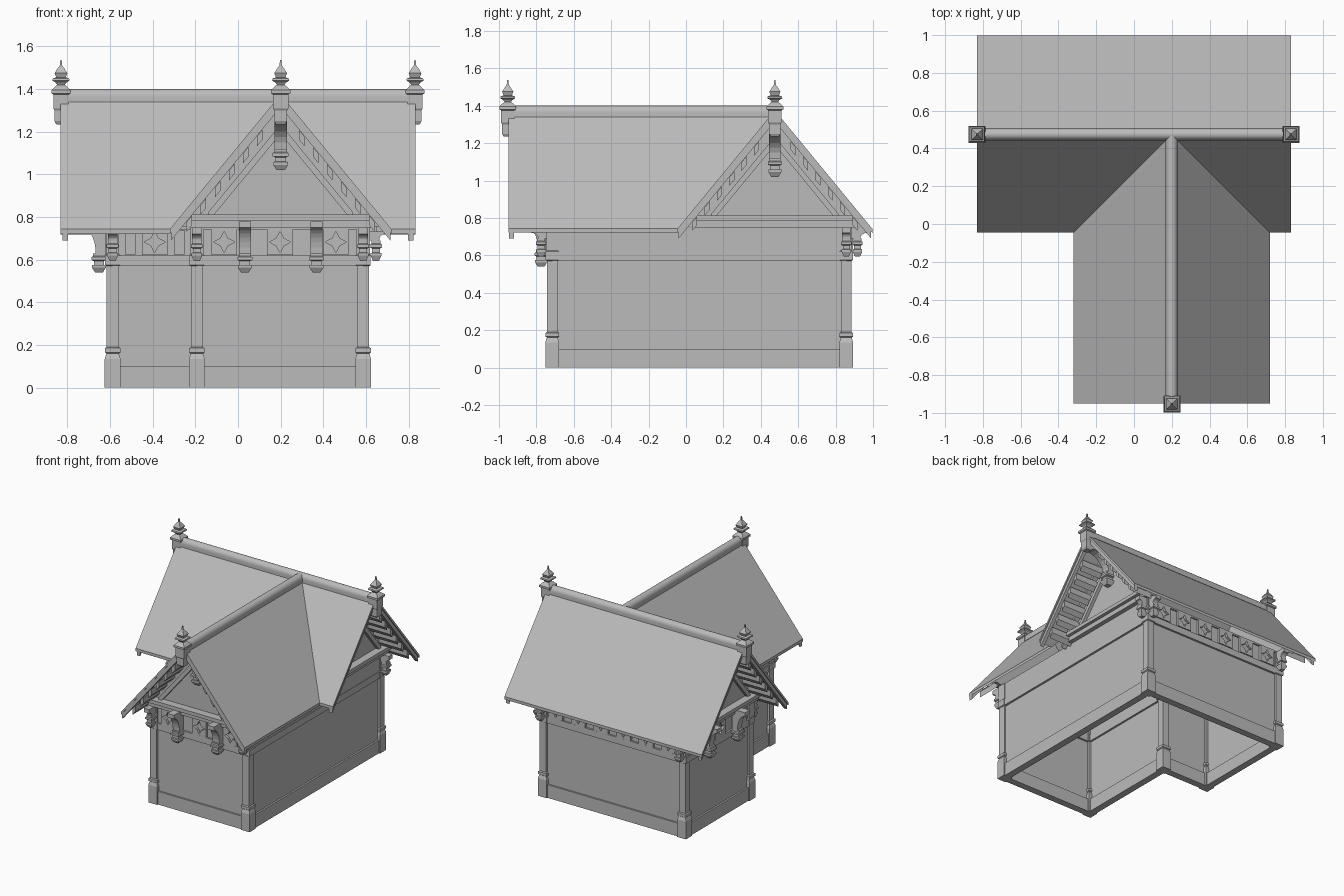
import bpy, bmesh, math
from mathutils import Vector

cube = bpy.data.objects.get("Cube")
if cube:
    bpy.data.objects.remove(cube)

stone = bpy.data.materials.new("plain_grey")
stone.use_nodes = True
GREY = (0.5, 0.5, 0.5, 1)
stone.diffuse_color = GREY
stone.node_tree.nodes["Principled BSDF"].inputs["Base Color"].default_value = GREY


class Frame:
    """Local axes: u along a wall, n outward from it, z up."""
    def __init__(self, x, y, nx, ny):
        self.o, self.n = Vector((x, y, 0)), Vector((nx, ny, 0))
        self.u = Vector((-ny, nx, 0))

    def at(self, p):
        return self.o + self.u * p[0] + self.n * p[1] + Vector((0, 0, p[2]))


WORLD = Frame(0, 0, 0, -1)


def loft(name, rings, frame=WORLD, closed=False, smooth=False):
    bm = bmesh.new()
    loops = [[bm.verts.new(frame.at(p)) for p in ring] for ring in rings]
    pairs = list(zip(loops, loops[1:]))
    if closed:
        pairs.append((loops[-1], loops[0]))
    else:
        bm.faces.new(loops[0])
        bm.faces.new(loops[-1])
    for a, b in pairs:
        for i in range(len(a)):
            j = (i + 1) % len(a)
            bm.faces.new((a[i], a[j], b[j], b[i]))
    bmesh.ops.recalc_face_normals(bm, faces=bm.faces)
    mesh = bpy.data.meshes.new(name)
    bm.to_mesh(mesh)
    bm.free()
    mesh.materials.append(stone)
    ob = bpy.data.objects.new(name, mesh)
    bpy.context.collection.objects.link(ob)
    if smooth:
        bpy.ops.object.select_all(action='DESELECT')
        ob.select_set(True)
        bpy.context.view_layer.objects.active = ob
        bpy.ops.object.shade_smooth_by_angle()
    return ob


def slab(name, f, pts, n0, n1):
    """Extrude a (u, z) outline outward from n0 to n1."""
    return loft(name, [[(u, n, z) for u, z in pts] for n in (n0, n1)], f)


def block(name, f, u0, u1, n0, n1, z0, z1):
    return slab(name, f, [(u0, z0), (u1, z0), (u1, z1), (u0, z1)], n0, n1)


def square_turned(name, f, u, n, steps):
    """Square-section post built from (height, half width) steps."""
    corners = ((-1, -1), (1, -1), (1, 1), (-1, 1))
    return loft(name, [[(u + a * r, n + b * r, z) for a, b in corners] for z, r in steps], f)


def bracket(name, f, u, n0, reach, top, low, tip, w):
    """Curved bracket with a stepped pendant under its foot."""
    foot, lip = n0 + 0.045, top - 0.03
    side = [(n0, top), (reach, top), (reach, lip)]
    for k in range(1, 8):
        a = k / 7 * math.pi / 2
        side.append((reach - (reach - foot) * math.sin(a), low + (lip - low) * math.cos(a)))
    side.append((n0, low))
    loft(name, [[(u + s * w, n, z) for n, z in side] for s in (-1, 1)], f)
    h = low - tip
    square_turned(name + "_pendant", f, u, n0 + 0.03, [
        (low, w), (low - h * .15, w), (low - h * .2, w * 1.25), (low - h * .35, w * 1.25),
        (low - h * .4, w * .85), (low - h * .6, w * .85), (low - h * .62, w * 1.15),
        (low - h * .75, w * 1.15), (tip, w * .65)])


def star_panel(f, u):
    """Square tile pierced by a four-pointed star."""
    zc, half = 0.683, 0.06
    outer, inner = [], []
    for k in range(8):
        a = k * math.pi / 4
        c, s = math.cos(a), math.sin(a)
        m = half / max(abs(c), abs(s))
        r = 0.024 if k % 2 else 0.05
        outer.append((u + c * m, zc + s * m))
        inner.append((u + c * r, zc + s * r))
    rings = [[(p, n, z) for p, z in ring]
             for ring, n in ((outer, .015), (outer, .036), (inner, .036), (inner, .015))]
    loft("star_panel", rings, f, closed=True)


# Corner posts, listed counterclockwise
XL, XM, XR, YF, YM, YB = -0.588, -0.193, 0.587, -0.715, 0.093, 0.857
corners = [(XM, YF), (XR, YF), (XR, YB), (XL, YB), (XL, YM), (XM, YM)]
for x, y in corners:
    square_turned("corner_post", WORLD, x, -y, [
        (0, .037), (.135, .037), (.16, .029), (.165, .036), (.185, .036), (.19, .028),
        (.57, .028), (.575, .035), (.62, .035), (.625, .031), (.75, .031)])

# Walls with plinth, panel, beam and frieze; tiles per wall in the same order
tiles = [(-.262, 0, .262), (), (-.475, -.285, -.095, .095, .285, .475), (-.255, 0, .255), (0,), ()]
walls = []
for i, (x0, y0) in enumerate(corners):
    x1, y1 = corners[(i + 1) % 6]
    d = Vector((x1 - x0, y1 - y0, 0))
    h = d.length / 2
    d.normalize()
    f = Frame((x0 + x1) / 2, (y0 + y1) / 2, d.y, -d.x)
    walls.append((f, h))
    block("plinth", f, -h, h, -.025, .028, 0, .1)
    block("wall_panel", f, -h, h, -.01, .015, .1, .58)
    block("wall_beam", f, -h, h, -.025, .031, .57, .62)
    block("frieze", f, -h, h, -.02, .018 if tiles[i] else .026, .62, .75)
    for u in tiles[i]:
        star_panel(f, u)
    if tiles[i]:
        block("frieze_top_rail", f, -h, h, .01, .03, .742, .755)

# Narrow tiles beside the short front wall's star
for s in (-1, 1):
    block("narrow_tile", walls[4][0], s * .115 - .025, s * .115 + .025, .01, .034, .625, .74)

# Small eave brackets at the post heads
for i, ends in ((0, (-1, 1)), (2, (-1, 1)), (4, (-1,))):
    f, h = walls[i]
    for s in ends:
        bracket("eave_bracket", f, s * h, .03, .11, .75, .69, .595, .022)
bracket("eave_bracket", walls[1][0], walls[1][1], .03, .1, .75, .69, .595, .022)

# Roof planes with mitred valleys
CX, CY, TOP, SPAN, SLOPE = 0.2, 0.475, 1.375, 0.52, 1.215
RX, FRONT = 0.832, -0.95


def height(d):
    return TOP - SLOPE * abs(d)


def roof_plane(name, pts, along_x):
    top = [(x, -y, height(y - CY if along_x else x - CX)) for x, y in pts]
    loft(name, [top, [(x, y, z - .022) for x, y, z in top]])


eave = CY - SPAN
roof_plane("roof_back", [(-RX, CY), (RX, CY), (RX, CY + SPAN + .003), (-RX, CY + SPAN + .003)], True)
for s, name in ((-1, "roof_front_right"), (1, "roof_front_left")):
    roof_plane(name, [(s * RX, eave), (CX + s * SPAN, eave), (CX, CY), (s * RX, CY)], True)
    roof_plane("cross_" + name, [(CX, FRONT), (CX, CY), (CX + s * SPAN, eave),
                                 (CX + s * SPAN, FRONT)], False)

# Rounded ridge caps
cap = [(.032 * math.cos(a), 1.365 + .035 * math.sin(a))
       for a in [k * math.pi / 12 for k in range(13)]] + [(-.032, 1.34), (.032, 1.34)]
loft("main_ridge_cap", [[(x, -CY + u, z) for u, z in cap] for x in (-RX, RX)], smooth=True)
loft("cross_ridge_cap", [[(CX + u, -y, z) for u, z in cap] for y in (FRONT, CY)], smooth=True)


def rake(name, f, s, drop0, drop1, d0, d1, n0, n1):
    """Board running parallel to one roof slope."""
    slab(name, f, [(s * d0, height(d0) - drop0), (s * d1, height(d1) - drop0),
                   (s * d1, height(d1) - drop1), (s * d0, height(d0) - drop1)], n0, n1)


# Gable ends: front, model's right, model's left
gables = [(Frame(CX, -.735, 0, -1), True), (Frame(-.612, CY, -1, 0), True),
          (Frame(.612, CY, 1, 0), False)]
for f, corbels in gables:
    slab("gable_wall", f, [(-.47, .755), (.47, .755), (.47, .79), (0, 1.35), (-.47, .79)], -.02, 0)
    block("gable_sill", f, -.43, .43, -.02, .06, .785, .812)
    block("gable_tie_beam", f, -.44, .44, -.02, .035, .75, .785)
    for s in (-1, 1):
        rake("bargeboard", f, s, .02, .06, 0, SPAN - .005, .185, .212)
        rake("gable_frame_board", f, s, .14, .185, 0, .34, 0, .025)
        rake("wall_rafter", f, s, .02, .05, 0, .49, 0, .04)
        for k in range(6):
            d = .085 + k * .066
            rake("purlin", f, s, .062, .108, d, d + .026, 0, .19)
    # Finial post, spire and hanging king bracket
    square_turned("ridge_finial", f, 0, .218, [
        (1.235, .022), (1.25, .03), (1.3, .03), (1.31, .036), (1.375, .036), (1.38, .045),
        (1.395, .045), (1.41, .03), (1.42, .018), (1.43, .024), (1.44, .04), (1.45, .038),
        (1.455, .022), (1.475, .03), (1.5, .014), (1.51, .006), (1.537, .003)])
    bracket("king_bracket", f, 0, 0, .2, 1.28, 1.12, 1.02, .03)
    if corbels:
        for u in (-.168, .168):
            bracket("gable_corbel", f, u, .01, .12, .78, .63, .54, .028)
